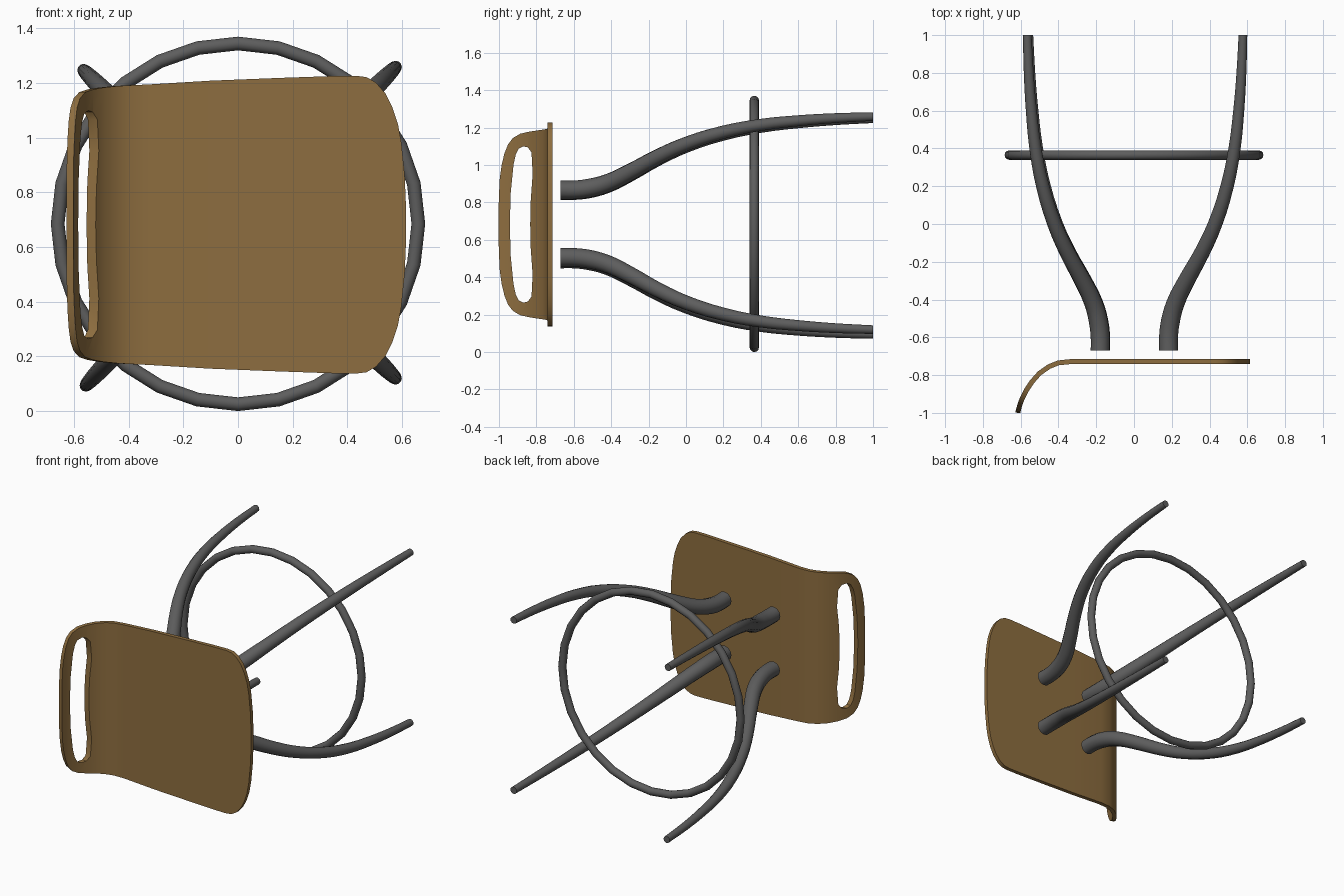
import bpy, bmesh, math

if "Cube" in bpy.data.objects:
    bpy.data.objects.remove(bpy.data.objects["Cube"])

CZ = 0.685          # height of the stool's axis (it lies on its side, legs along +y)


def material(name, rgb):
    m = bpy.data.materials.new(name)
    m.diffuse_color = (*rgb, 1)
    m.use_nodes = True
    m.node_tree.nodes["Principled BSDF"].inputs["Base Color"].default_value = m.diffuse_color
    return m


wood = material("wood", (0.27, 0.155, 0.05))
metal = material("dark_metal", (0.11, 0.11, 0.11))


def activate(ob):
    bpy.ops.object.select_all(action='DESELECT')
    ob.select_set(True)
    bpy.context.view_layer.objects.active = ob


def smooth(ob, angle=35):
    activate(ob)
    bpy.ops.object.shade_smooth_by_angle(angle=math.radians(angle))


def mesh_object(name, verts, faces):
    me = bpy.data.meshes.new(name)
    me.from_pydata(verts, [], faces)
    bm = bmesh.new()
    bm.from_mesh(me)
    bmesh.ops.recalc_face_normals(bm, faces=bm.faces)
    bm.to_mesh(me)
    bm.free()
    ob = bpy.data.objects.new(name, me)
    bpy.context.collection.objects.link(ob)
    return ob


# Seat and backrest shell: stations of (x, y, half width) along the bent profile
stations = [
    (-.615, -1.0, .10), (-.614, -.993, .24), (-.611, -.982, .32), (-.607, -.967, .38),
    (-.601, -.947, .428), (-.59, -.92, .462), (-.57, -.88, .485), (-.54, -.835, .495),
    (-.50, -.79, .502), (-.45, -.755, .507), (-.40, -.735, .51), (-.33, -.728, .513),
    (-.10, -.728, .527), (.15, -.728, .537), (.35, -.728, .544), (.43, -.728, .545),
    (.47, -.728, .54), (.505, -.728, .52), (.54, -.728, .48), (.565, -.728, .43),
    (.585, -.728, .37), (.598, -.728, .30), (.61, -.728, .18), (.615, -.728, .06)]
verts = [(x, y, CZ - .003 + s * h) for x, y, h in stations for s in (-1, 1)]
faces = [(2 * i, 2 * i + 1, 2 * i + 3, 2 * i + 2) for i in range(len(stations) - 1)]
seat = mesh_object("seat_with_backrest", verts, faces)
seat.data.materials.append(wood)
solid = seat.modifiers.new("thickness", 'SOLIDIFY')
solid.thickness = .026
solid.offset = 0

# Handle slot cut through the backrest (outline in y and z, mirrored in z)
half = [(-.942, 0), (-.937, .17), (-.922, .32), (-.91, .375), (-.895, .405), (-.87, .418),
        (-.845, .412), (-.826, .385), (-.82, .27), (-.83, .13), (-.833, 0)]
outline = half + [(y, -z) for y, z in half[-2:0:-1]]
n = len(outline)
cut_verts = [(x, y, CZ - .003 + z) for x in (-.8, -.4) for y, z in outline]
cut_faces = [tuple(range(n)), tuple(range(n, 2 * n))]
cut_faces += [(i, (i + 1) % n, n + (i + 1) % n, n + i) for i in range(n)]
cutter = mesh_object("slot_cutter", cut_verts, cut_faces)
cutter.hide_render = True
boolean = seat.modifiers.new("slot", 'BOOLEAN')
boolean.operation = 'DIFFERENCE'
boolean.solver = 'EXACT'
boolean.object = cutter
activate(seat)
for name in ("thickness", "slot"):
    bpy.ops.object.modifier_apply(modifier=name)
bpy.data.objects.remove(cutter)
smooth(seat)

# Tapered, S-curved legs: (y, offset from the axis in both x and z, radius)
path = [(-.67, .181, .05), (-.60, .181, .05), (-.52, .19, .05), (-.42, .217, .048),
        (-.30, .275, .045), (-.15, .357, .041), (0, .425, .038), (.2, .488, .035),
        (.4, .527, .032), (.6, .549, .029), (.8, .563, .026), (1.0, .571, .023)]


def leg(name, sx, sz):
    cu = bpy.data.curves.new(name, 'CURVE')
    cu.dimensions = '3D'
    cu.bevel_depth = 1
    cu.bevel_resolution = 4
    cu.resolution_u = 3
    cu.use_fill_caps = True
    sp = cu.splines.new('BEZIER')
    sp.bezier_points.add(len(path) - 1)
    for p, (y, d, r) in zip(sp.bezier_points, path):
        p.co = (sx * d, y, CZ + sz * d)
        p.radius = r
        p.handle_left_type = p.handle_right_type = 'AUTO'
    ob = bpy.data.objects.new(name, cu)
    bpy.context.collection.objects.link(ob)
    activate(ob)
    bpy.ops.object.convert(target='MESH')
    ob = bpy.context.object
    for v in ob.data.vertices:          # square off both ends
        if v.co.y > .98:
            v.co.y = 1.0
        elif v.co.y < -.66:
            v.co.y = -.67
    ob.data.materials.clear()
    ob.data.materials.append(metal)
    smooth(ob)


leg("upper_left_leg", -.99, .985)
leg("upper_right_leg", 1.01, 1.005)
leg("lower_left_leg", -.975, -1.035)
leg("lower_right_leg", 1.01, -.99)

# Foot ring
bpy.ops.mesh.primitive_torus_add(major_segments=28, minor_segments=12, major_radius=.66,
                                 minor_radius=.025, location=(0, .365, CZ),
                                 rotation=(math.pi / 2, 0, 0))
ring = bpy.context.object
ring.name = "foot_ring"
ring.data.materials.append(metal)
smooth(ring)
